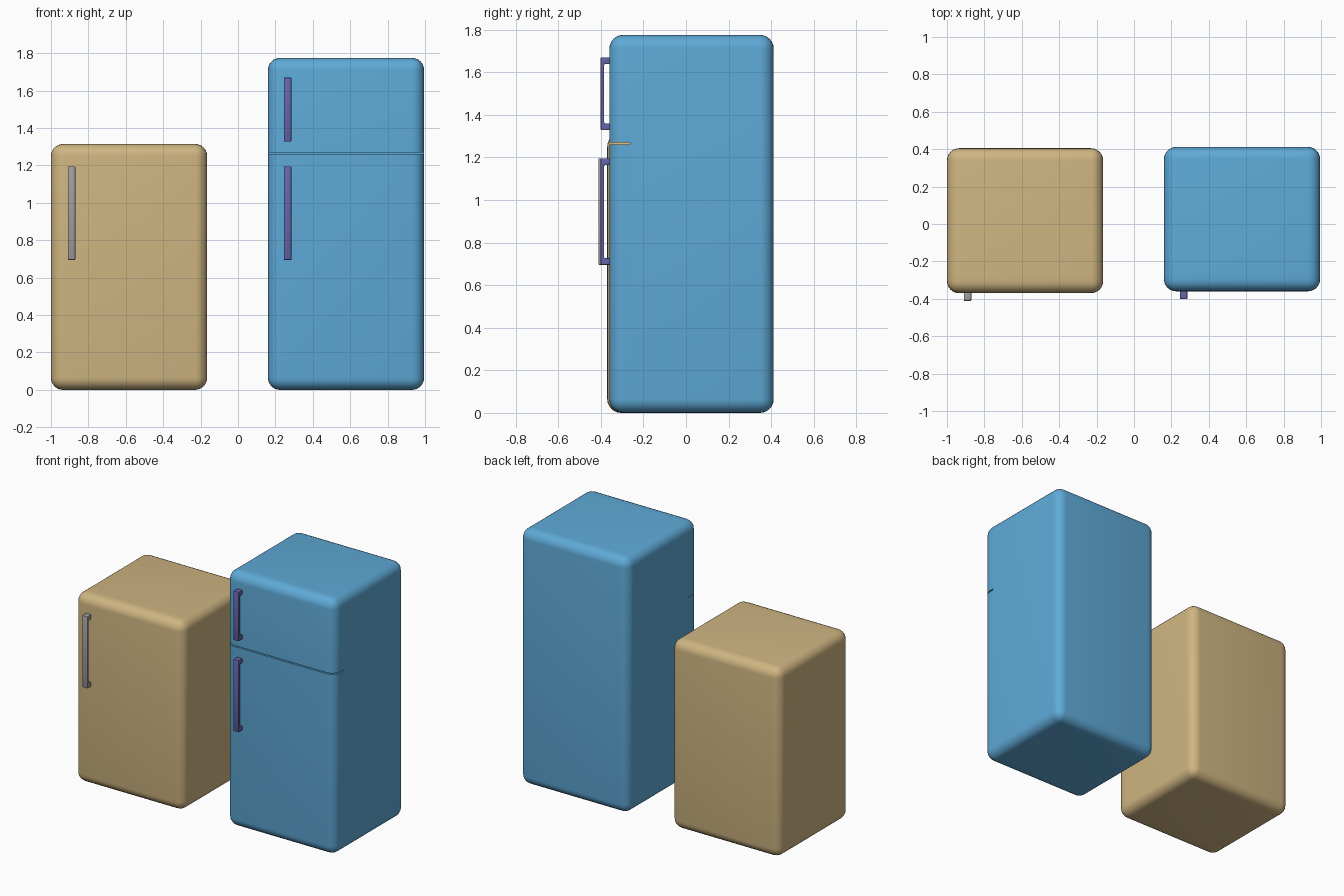
import bpy, bmesh, math
from mathutils import Vector

if "Cube" in bpy.data.objects:
    bpy.data.objects.remove(bpy.data.objects["Cube"])


def material(name, rgb):
    m = bpy.data.materials.new(name)
    m.diffuse_color = (*rgb, 1)
    m.use_nodes = True
    m.node_tree.nodes["Principled BSDF"].inputs["Base Color"].default_value = m.diffuse_color
    return m


TAN = material("warm tan", (0.62, 0.46, 0.22))
BLUE = material("sky blue", (0.113, 0.40, 0.68))
GREY = material("warm grey", (0.35, 0.34, 0.34))
VIOLET = material("dusky violet", (0.13, 0.13, 0.40))


def finish(bm, name, mat):
    bmesh.ops.recalc_face_normals(bm, faces=bm.faces[:])
    me = bpy.data.meshes.new(name)
    bm.to_mesh(me)
    bm.free()
    me.materials.append(mat)
    ob = bpy.data.objects.new(name, me)
    bpy.context.collection.objects.link(ob)
    bpy.ops.object.select_all(action='DESELECT')
    ob.select_set(True)
    bpy.context.view_layer.objects.active = ob
    bpy.ops.object.shade_smooth_by_angle(angle=math.radians(35))
    return ob


def shell_part(name, lo, hi, cuts, mat, radius=0.065):
    """Rounded cabinet box, trimmed and capped at each (point, discard direction)."""
    bm = bmesh.new()
    bmesh.ops.create_cube(bm, size=1)
    lo, hi = Vector(lo), Vector(hi)
    for v in bm.verts:
        v.co = Vector([(v.co[i] + 0.5) * (hi[i] - lo[i]) + lo[i] for i in range(3)])
    bmesh.ops.bevel(bm, geom=bm.edges[:], offset=radius, segments=6,
                    profile=0.5, affect='EDGES')
    for point, direction in cuts:
        bmesh.ops.bisect_plane(bm, geom=bm.verts[:] + bm.edges[:] + bm.faces[:],
                               plane_co=point, plane_no=direction, clear_outer=True)
        rim = [e for e in bm.edges if e.is_boundary]
        bmesh.ops.edgeloop_fill(bm, edges=rim)
    return finish(bm, name, mat)


def handle(name, x, z0, z1, door_y, mat):
    """Bracket-shaped pull: side profile extruded across its width."""
    f, b, t, leg, w = door_y - 0.041, door_y + 0.004, 0.017, 0.032, 0.04
    profile = [(f, z0), (b, z0), (b, z0 + leg), (f + t, z0 + leg),
               (f + t, z1 - leg), (b, z1 - leg), (b, z1), (f, z1)]
    bm = bmesh.new()
    face = bm.faces.new([bm.verts.new((x - w / 2, y, z)) for y, z in profile])
    new = bmesh.ops.extrude_face_region(bm, geom=[face])["geom"]
    bmesh.ops.translate(bm, vec=(w, 0, 0),
                        verts=[g for g in new if isinstance(g, bmesh.types.BMVert)])
    bmesh.ops.bevel(bm, geom=bm.edges[:], offset=0.004, segments=2,
                    profile=0.5, affect='EDGES')
    return finish(bm, name, mat)


# Short single-door refrigerator
lo, hi, seam = (-1.0, -0.37, 0), (-0.165, 0.405, 1.315), (0, -0.272, 0)
shell_part("short_cabinet", lo, hi, [(seam, (0, -1, 0))], TAN)
shell_part("short_door", lo, hi, [(seam, (0, 1, 0))], TAN)
handle("short_door_handle", -0.89, 0.695, 1.195, -0.37, GREY)

# Tall refrigerator with a freezer door above
lo, hi, seam = (0.16, -0.36, 0), (0.995, 0.412, 1.775), (0, -0.263, 0)
shell_part("tall_cabinet", lo, hi, [(seam, (0, -1, 0))], BLUE)
shell_part("tall_lower_door", lo, hi,
           [(seam, (0, 1, 0)), ((0, 0, 1.261), (0, 0, 1))], BLUE)
shell_part("tall_freezer_door", lo, hi,
           [(seam, (0, 1, 0)), ((0, 0, 1.269), (0, 0, -1))], BLUE)
handle("tall_lower_handle", 0.265, 0.695, 1.195, -0.36, VIOLET)
handle("tall_freezer_handle", 0.265, 1.328, 1.67, -0.36, VIOLET)
